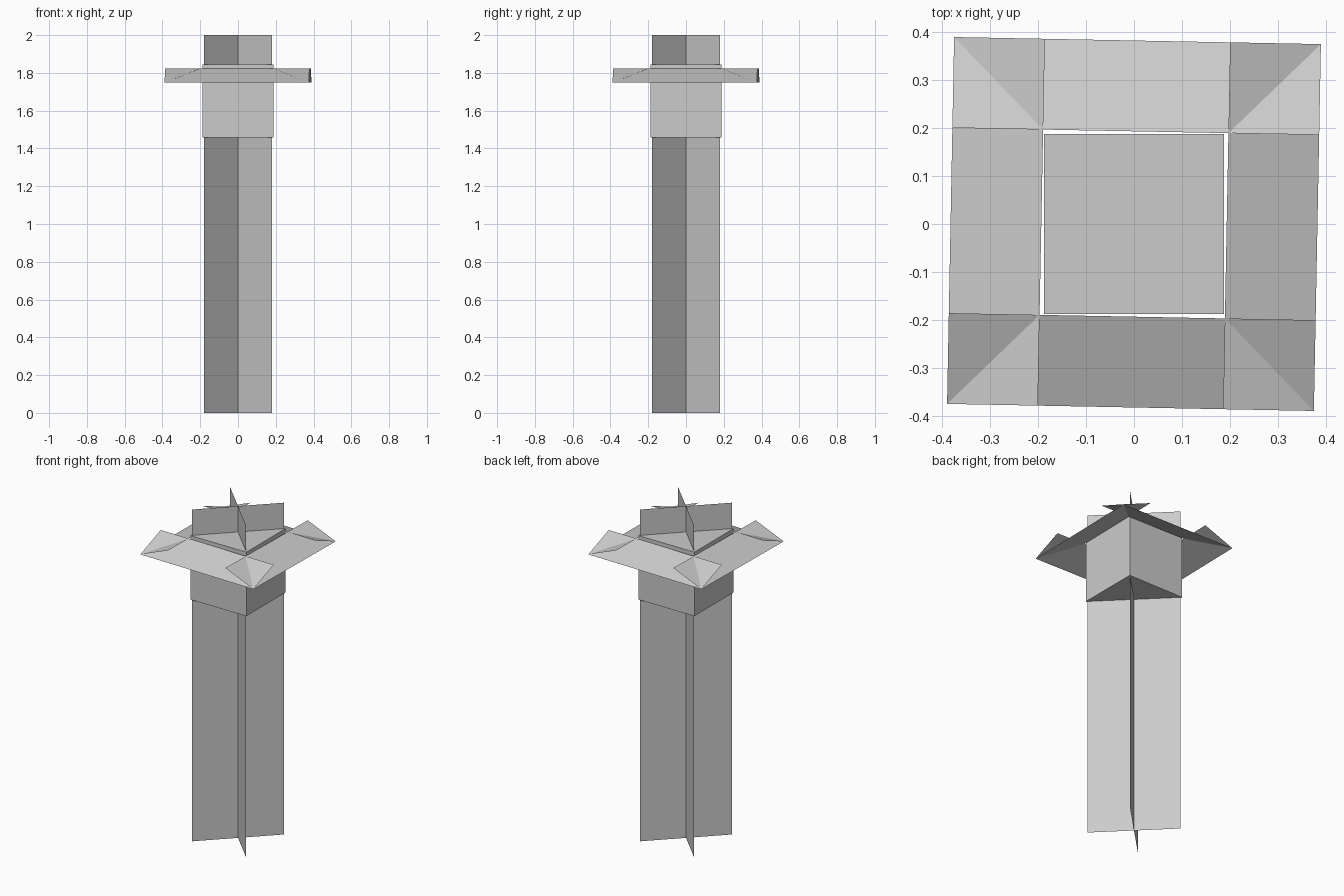
import bpy
from math import radians, pi
from mathutils import Matrix

if "Cube" in bpy.data.objects:
    bpy.data.objects.remove(bpy.data.objects["Cube"])


def add_mesh(name, verts, faces):
    mesh = bpy.data.meshes.new(name)
    mesh.from_pydata(verts, [], faces)
    mesh.update()
    obj = bpy.data.objects.new(name, mesh)
    bpy.context.collection.objects.link(obj)
    return obj


# Stem: two thin upright sheets crossing on the diagonals
S, H = 0.18, 2.0
for i, s in enumerate((1, -1)):
    add_mesh(f"stem_sheet_{i + 1}",
             [(-S, -S * s, 0), (S, S * s, 0), (S, S * s, H), (-S, -S * s, H)],
             [(0, 1, 2, 3)])

# Head: closed block around the upper stem
z0, z1 = 1.458, 1.844
bpy.ops.mesh.primitive_cube_add(size=1, location=(0, 0, (z0 + z1) / 2))
head = bpy.context.object
head.name = "head_block"
head.scale = (0.374, 0.374, z1 - z0)

# Collar: four flat sloping flaps whose ends overlap at the corners
W, R_IN, R_OUT, Z_IN, Z_OUT = 0.382, 0.193, 0.382, 1.824, 1.748
for i in range(4):
    rot = Matrix.Rotation(radians(-1.1) + i * pi / 2, 4, 'Z')
    flap = add_mesh(f"collar_flap_{i + 1}",
                    [(-W, -R_OUT, Z_OUT), (W, -R_OUT, Z_OUT),
                     (W, -R_IN, Z_IN), (-W, -R_IN, Z_IN)],
                    [(0, 1, 2, 3)])
    flap.data.transform(rot)
